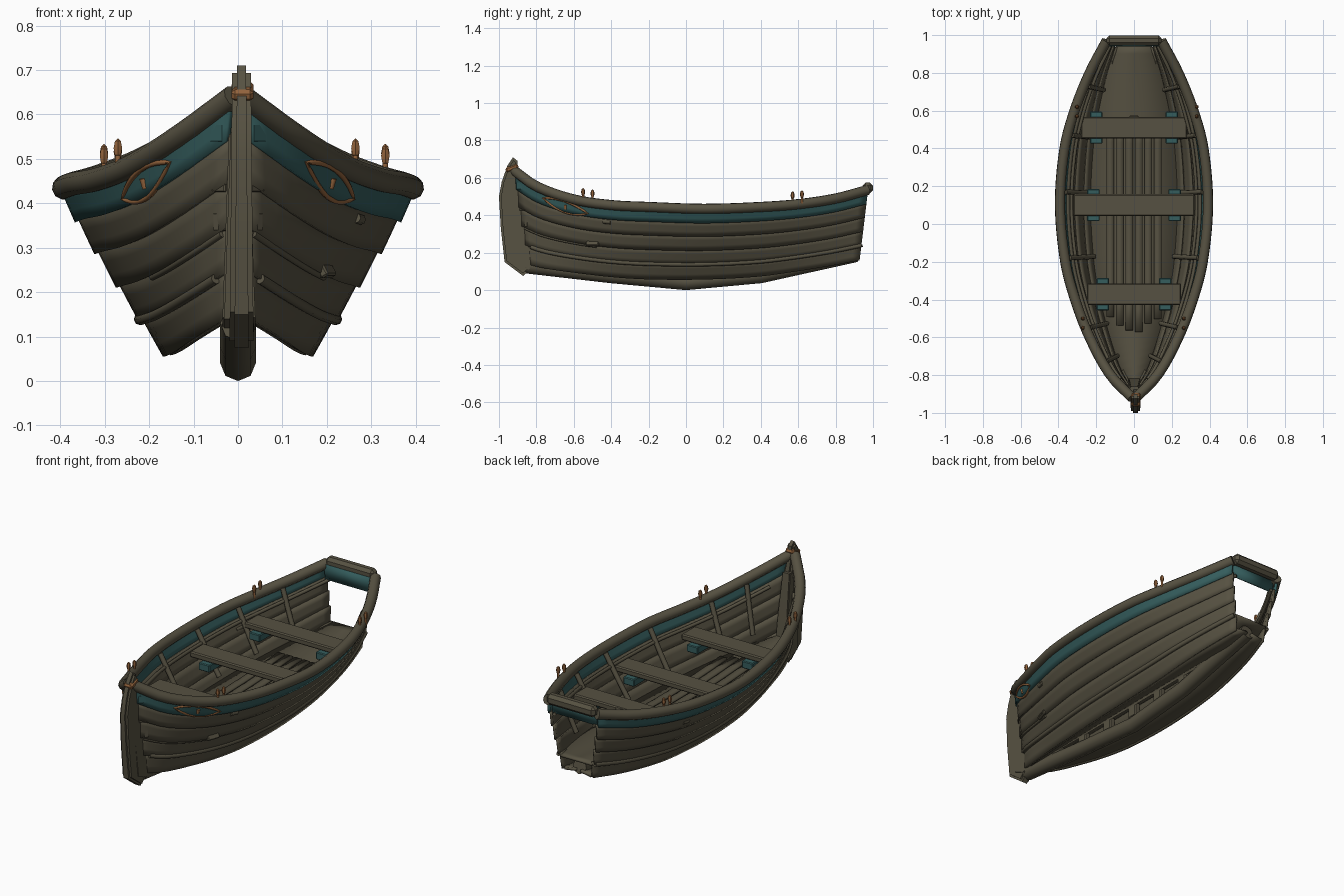
import bpy, bmesh, math
from mathutils import Vector

cube = bpy.data.objects.get("Cube")
if cube:
    bpy.data.objects.remove(cube, do_unlink=True)


def material(name, rgb):
    m = bpy.data.materials.new(name)
    m.use_nodes = True
    m.diffuse_color = (*rgb, 1)
    m.node_tree.nodes["Principled BSDF"].inputs["Base Color"].default_value = (*rgb, 1)
    return m


WOOD = material("weathered wood", (0.094, 0.083, 0.054))
TEAL = material("teal paint", (0.035, 0.11, 0.11))
COPPER = material("copper", (0.29, 0.125, 0.045))

# Hull stations: y, rail half-width, rail height, bottom half-width, bottom height
STATIONS = [(-.92, .01, .64, .008, .14), (-.8, .125, .555, .05, .115), (-.6, .235, .485, .09, .09),
            (-.4, .312, .455, .12, .07), (-.2, .364, .445, .14, .06), (.1, .392, .435, .15, .06),
            (.4, .368, .445, .145, .075), (.6, .315, .46, .135, .1), (.8, .235, .49, .11, .13),
            (.97, .145, .535, .075, .16)]
SEAMS = [.03, .2, .39, .59, .79, 1]
BOW, STERN = STATIONS[0][0], STATIONS[-1][0]


def station(y):
    """Smoothly interpolated rail and bottom values at y."""
    n = len(STATIONS)
    i = max(k for k in range(n - 1) if k == 0 or STATIONS[k][0] <= y)
    a, b = STATIONS[i], STATIONS[i + 1]
    p, q = STATIONS[max(i - 1, 0)], STATIONS[min(i + 2, n - 1)]
    h = b[0] - a[0]
    t = (y - a[0]) / h
    out = []
    for k in range(1, 5):
        ma = (b[k] - p[k]) / (b[0] - p[0]) * h
        mb = (q[k] - a[k]) / (q[0] - a[0]) * h
        out.append((2*t**3 - 3*t*t + 1)*a[k] + (t**3 - 2*t*t + t)*ma
                   + (3*t*t - 2*t**3)*b[k] + (t**3 - t*t)*mb)
    return out


def hull(y, f, side=1, off=0):
    """Point on the hull side: f runs from rail (0) to bottom (1)."""
    xr, zr, xb, zb = station(y)
    x = xr + (xb - xr) * f + .015 * xr * math.sin(math.pi * f) + off
    rake = .07 if y < 0 else .045
    return Vector((side * x, y * (1 - rake * f), zr + (zb - zr) * f))


def spread(a, b, n):
    return [a + (b - a) * i / (n - 1) for i in range(n)]


def finish(name, mesh, mat, angle=35):
    mesh.materials.append(mat)
    ob = bpy.data.objects.new(name, mesh)
    bpy.context.collection.objects.link(ob)
    bpy.ops.object.select_all(action='DESELECT')
    ob.select_set(True)
    bpy.context.view_layer.objects.active = ob
    bpy.ops.object.shade_smooth_by_angle(angle=math.radians(angle))
    return ob


def bm_object(name, bm, mat, angle=25):
    me = bpy.data.meshes.new(name)
    bm.to_mesh(me)
    bm.free()
    return finish(name, me, mat, angle)


def sheet(name, fn, us, vs, mat, thick=.012):
    bm = bmesh.new()
    grid = [[bm.verts.new(fn(u, v)) for v in vs] for u in us]
    for a, b in zip(grid, grid[1:]):
        for j in range(len(vs) - 1):
            bm.faces.new((a[j], b[j], b[j + 1], a[j + 1]))
    mod = bm_object(name, bm, mat, 35).modifiers.new("thickness", 'SOLIDIFY')
    mod.thickness, mod.offset = thick, 0


def tube(name, pts, r, mat, closed=False, res=2):
    cu = bpy.data.curves.new(name, 'CURVE')
    cu.dimensions = '3D'
    cu.bevel_depth, cu.bevel_resolution, cu.use_fill_caps = r, res, True
    sp = cu.splines.new('POLY')
    sp.points.add(len(pts) - 1)
    for p, c in zip(sp.points, pts):
        p.co = (*c, 1)
    sp.use_cyclic_u = closed
    tmp = bpy.data.objects.new(name + " path", cu)
    me = bpy.data.meshes.new_from_object(tmp)
    bpy.data.objects.remove(tmp)
    me.materials.clear()
    finish(name, me, mat, 50)


def box(name, loc, size, mat, bevel=.006, rot=(0, 0, 0)):
    bm = bmesh.new()
    bmesh.ops.create_cube(bm, size=1)
    bmesh.ops.scale(bm, vec=size, verts=bm.verts)
    bmesh.ops.bevel(bm, geom=bm.edges[:], offset=bevel, segments=1, affect='EDGES')
    ob = bm_object(name, bm, mat)
    ob.location, ob.rotation_euler = loc, rot


def prism(name, profile, x, half, taper, bevel):
    """Side profile (y, z) swept across the boat, narrowing upward."""
    bm = bmesh.new()
    rings = [[bm.verts.new((x + s * (half - taper * z), y, z)) for y, z in profile] for s in (1, -1)]
    for ring in rings:
        bm.faces.new(ring)
    n = len(profile)
    for k in range(n):
        bm.faces.new((rings[0][k], rings[0][(k + 1) % n], rings[1][(k + 1) % n], rings[1][k]))
    bmesh.ops.recalc_face_normals(bm, faces=bm.faces)
    rim = [e for e in bm.edges if (e.verts[0].co.x > x) == (e.verts[1].co.x > x)]
    bmesh.ops.bevel(bm, geom=rim, offset=bevel, segments=2, affect='EDGES')
    bm_object(name, bm, WOOD, 40)


def floor_z(y):
    return .172 + .07 * y * y


def floor_point(y, t):
    _, zr, _, zb = station(y)
    p = hull(y, min(1, (zr - floor_z(y)) / (zr - zb)))
    return Vector((t * (p.x + .002), p.y * 1.01, floor_z(y)))


YS = spread(BOW, STERN, 44)

for side, label in ((1, "left"), (-1, "right")):
    # Overlapping planks, the top one painted
    for i, (a, b) in enumerate(zip(SEAMS, SEAMS[1:])):
        sheet(f"{label}_plank_{i + 1}",
              lambda y, t: hull(y, a + (b - a) * t - .025 * (1 - t), side, .002 + .012 * t),
              YS, spread(0, 1, 4), TEAL if i == 0 else WOOD, .014)

    # Bottom plank rising to the middle
    def bottom(y, t):
        p = hull(y, .985, side, .004)
        return p.lerp(Vector((side * .015, p.y, max(.15, p.z + .01))), t)
    sheet(f"{label}_bottom_plank", bottom, YS, spread(0, 1, 3), WOOD, .014)

    # Rail, rubbing strip, inner stringer and short batten
    tube(f"{label}_rail", [hull(y, 0, side) for y in YS], .027, WOOD, res=3)
    tube(f"{label}_rubbing_strip", [hull(y, .79, side, .018) for y in YS[1:]], .012, WOOD)
    tube(f"{label}_inner_stringer", [hull(y, .2, side, -.016) for y in YS[2:]], .009, WOOD)
    tube(f"{label}_batten", [hull(y, .6, side, .014) for y in spread(-.9, -.5, 10)], .008, WOOD)

    # Ribs running down from the rail
    for i, y in enumerate((-.73, -.55, -.18, .17, .47, .73)):
        tube(f"{label}_rib_{i + 1}", [hull(y, f, side, -.02) for f in spread(.03, .62, 6)], .013, WOOD)

    # Pairs of oar pins with pointed heads
    for i, (y, shift) in enumerate(((-.525, -.003), (.595, .015))):
        for k in (-.025, .025):
            base = Vector((hull(y, 0, side).x + shift, y + k, hull(y + k, 0).z))
            tube(f"{label}_oar_pin_{i + 1}", [base, base + Vector((0, 0, .045))], .006, COPPER)
            bm = bmesh.new()
            bmesh.ops.create_uvsphere(bm, u_segments=6, v_segments=4, radius=.011)
            bmesh.ops.scale(bm, vec=(1, 1, 2), verts=bm.verts)
            bm_object(f"{label}_pin_head_{i + 1}", bm, COPPER).location = base + Vector((0, 0, .05))

    # Eye: almond outline from two arcs, and a pupil
    eye = []
    for k in range(24):
        u = 1 - k / 6 if k < 12 else k / 6 - 3
        lid = .075 * (1 - u * u) * (1 if k < 12 else -1)
        eye.append(hull(-.65 + .12 * u, .135 + .02 * u + lid, side, .017))
    tube(f"{label}_eye_outline", eye, .006, COPPER, closed=True)
    tube(f"{label}_eye_pupil", [hull(-.65, f, side, .015) for f in (.105, .16)], .009, COPPER)

    # Plank end plates beside the stem
    for i, (f, m) in enumerate(((.13, TEAL), (.36, WOOD), (.54, WOOD))):
        box(f"{label}_bow_plate_{i + 1}", hull(-.895, f, side, .012), (.012, .045, .042), m, .003,
            (0, 0, side * -.75))

# Patch block and knots on the planks
box("patch_block", hull(-.52, .57, 1, .02), (.02, .07, .03), WOOD, .004, (0, -.5, -.3))
for i, (y, f, s) in enumerate(((-.43, .24, 1), (.45, .3, -1))):
    tube(f"plank_knot_{i + 1}", [hull(y + d, f, s, .01) for d in (-.02, .02)], .012, WOOD)

# Floor and floorboards
sheet("floor", floor_point, YS, (-1, 0, 1), WOOD)
for i in range(6):
    x = -.125 + .05 * i
    front = -.58 + .035 * abs(i - 2.5) - .01 * (i % 2)
    sheet(f"floorboard_{i + 1}", lambda y, t: Vector((x + t * .02, y, floor_z(y) + .014)),
          spread(front, .55, 10), (-1, 1), WOOD, .014)

# Seats on painted support blocks
for i, (y, half, block_x) in enumerate(((-.372, .25, .165), (.10, .32, .215), (.51, .28, .2))):
    z = .345 + .03 * abs(y)
    box(f"seat_{i + 1}", (0, y, z), (2 * half, .115, .032), WOOD)
    for s in (1, -1):
        box(f"seat_block_{i + 1}", (s * block_x, y, z - .035), (.065, .17, .04), TEAL, .004)
box("seat_peg", (0, .56, .36), (.05, .03, .025), WOOD)

# Keel with spacers up to the bottom planks
tube("keel", [(0, -.86, .13), (0, -.4, .077), (0, 0, .04), (0, .4, .077), (0, .91, .19)], .04, WOOD)
for i, y in enumerate(spread(-.6, .4, 6)):
    box(f"keel_spacer_{i + 1}", (0, y, .12), (.035, .06, .08), WOOD)

# Stem with a wider backing piece and a metal band
prism("stem", [(-.925, .71), (-.955, .665), (-.985, .58), (-1, .5), (-.99, .33), (-.97, .15), (-.87, .075),
               (-.82, .13), (-.835, .3), (-.86, .5), (-.9, .65), (-.9, .69)], .008, .028, .01, .011)
prism("stem_backing", [(-.93, .56), (-.93, .35), (-.91, .14), (-.84, .11), (-.81, .14), (-.83, .35), (-.86, .56)],
      .002, .042, .035, .004)
box("stem_band", (.01, -.93, .652), (.05, .07, .028), COPPER, .008, (.35, 0, 0))

# Open stern: cap rail and painted strip
box("stern_cap_rail", (0, .972, .547), (.29, .054, .058), WOOD, .016)
sheet("stern_strip", lambda x, z: Vector((x * (.1 + .08 * z), .945, z)), (-1, 1), (.46, .54), TEAL, .008)
